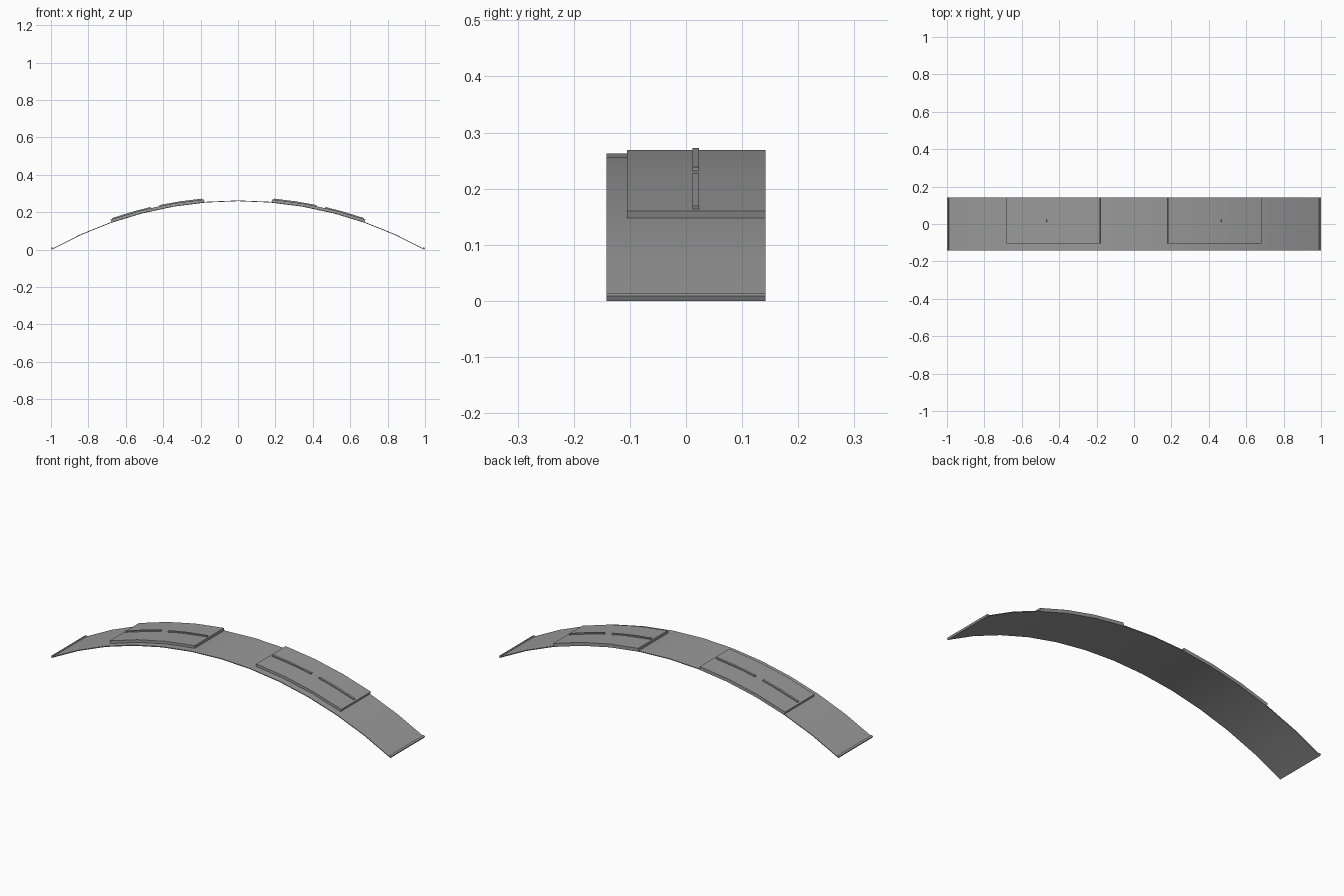
import bpy
import bmesh
from math import asin, cos, sin

cube = bpy.data.objects.get("Cube")
if cube:
    bpy.data.objects.remove(cube, do_unlink=True)

# Main arc dimensions
RADIUS = 2.045
THICKNESS = 0.004
LIP = 0.006
HALF_WIDTH = 0.142
END = asin(1 / (RADIUS + LIP))
CENTRE_Z = -(RADIUS - THICKNESS) * cos(END)

grey = bpy.data.materials.new("plain_grey")
grey.use_nodes = True
colour = (0.32, 0.32, 0.32, 1)
grey.diffuse_color = colour
grey.node_tree.nodes["Principled BSDF"].inputs["Base Color"].default_value = colour


def arc_slab(name, start, end, low, high, front, back, segments):
    """Curved slab between two angles, lying low to high above the main arc."""
    bm = bmesh.new()
    rings = []
    for i in range(segments + 1):
        a = start + (end - start) * i / segments
        corners = [(low, front), (low, back), (high, back), (high, front)]
        rings.append([bm.verts.new(((RADIUS + h) * sin(a), y,
                                    (RADIUS + h) * cos(a) + CENTRE_Z))
                      for h, y in corners])
    for r, s in zip(rings, rings[1:]):
        for k in range(4):
            n = (k + 1) % 4
            bm.faces.new((r[k], r[n], s[n], s[k]))
    bm.faces.new(rings[0])
    bm.faces.new(rings[-1])
    bmesh.ops.recalc_face_normals(bm, faces=bm.faces)
    mesh = bpy.data.meshes.new(name)
    bm.to_mesh(mesh)
    bm.free()
    mesh.materials.append(grey)
    obj = bpy.data.objects.new(name, mesh)
    bpy.context.collection.objects.link(obj)
    bpy.ops.object.select_all(action="DESELECT")
    obj.select_set(True)
    bpy.context.view_layer.objects.active = obj
    bpy.ops.object.shade_smooth_by_angle()


def at(x):
    return asin(x / RADIUS)


# Thin curved deck
arc_slab("deck", -END, END, -THICKNESS, 0, -HALF_WIDTH, HALF_WIDTH, 12)

# Mirrored end lips, raised plates and ribs
for side, s in (("left", 1), ("right", -1)):
    arc_slab(side + "_end_lip", s * (END - 0.005), s * END,
             -THICKNESS, LIP, -HALF_WIDTH, HALF_WIDTH, 1)
    arc_slab(side + "_plate", s * at(0.18), s * at(0.677),
             -0.002, 0.0135, -0.105, HALF_WIDTH, 3)
    for label, x0, x1 in (("inner", 0.19, 0.417), ("outer", 0.463, 0.667)):
        arc_slab(f"{side}_{label}_rib", s * at(x0), s * at(x1),
                 0.01, 0.0185, 0.012, 0.023, 2)
